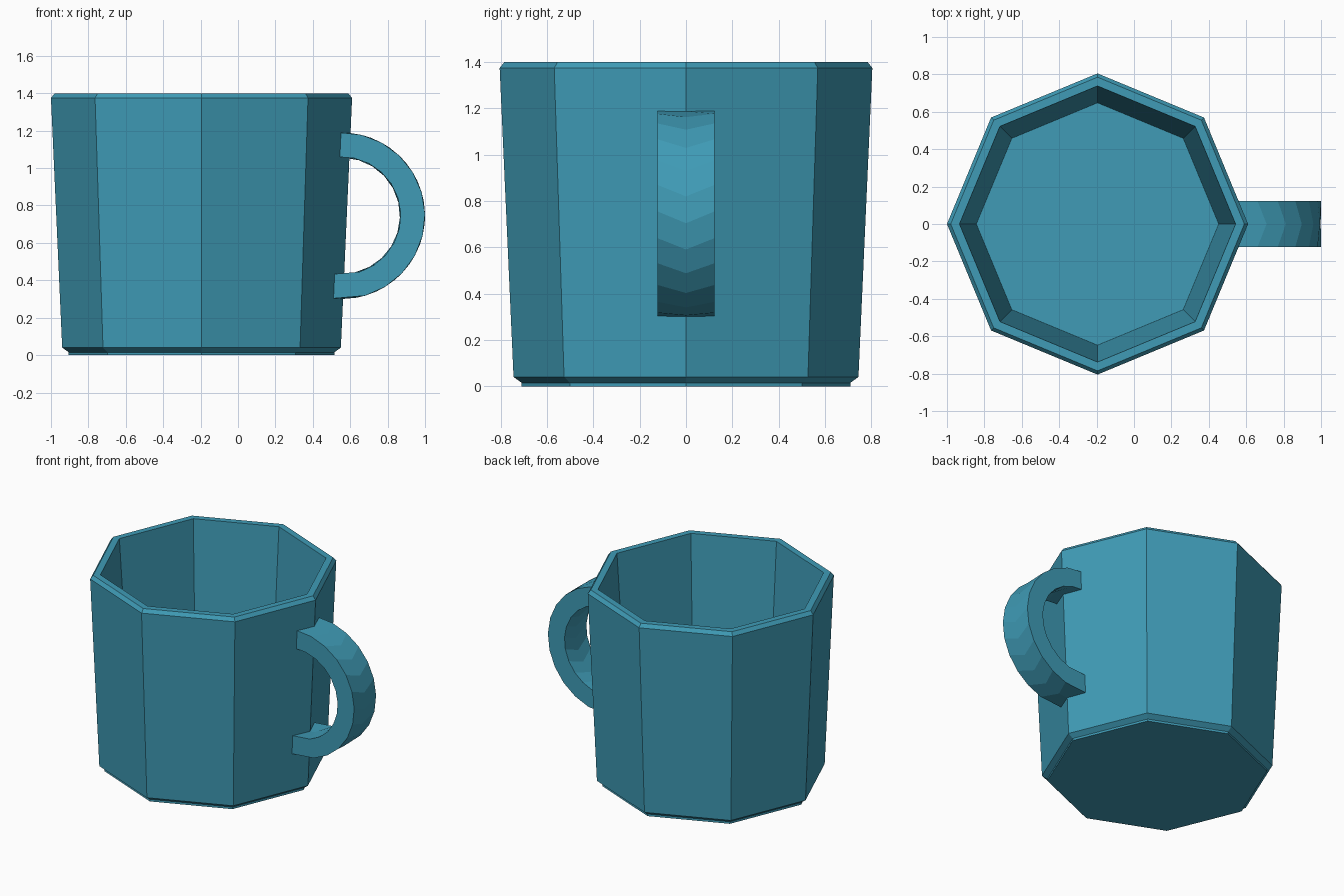
import bpy, bmesh, math

if "Cube" in bpy.data.objects:
    bpy.data.objects.remove(bpy.data.objects["Cube"])

CX = -0.195          # mug axis
HX, HZ = 0.555, 0.745  # handle arc centre


def make_object(name, bm, mat):
    bmesh.ops.recalc_face_normals(bm, faces=bm.faces)
    me = bpy.data.meshes.new(name)
    bm.to_mesh(me)
    bm.free()
    me.materials.append(mat)
    ob = bpy.data.objects.new(name, me)
    bpy.context.collection.objects.link(ob)
    return ob


teal = bpy.data.materials.new("teal_glaze")
teal.diffuse_color = (0.05, 0.33, 0.47, 1)
teal.use_nodes = True
teal.node_tree.nodes["Principled BSDF"].inputs["Base Color"].default_value = teal.diffuse_color

# Octagonal cup: foot, chamfer, tapered wall, rim, inner wall, floor
profile = [(0.71, 0), (0.71, 0.015), (0.745, 0.04), (0.805, 1.375),
           (0.785, 1.40), (0.738, 1.40), (0.648, 0.08)]
bm = bmesh.new()
rings = [[bm.verts.new((CX + r * math.cos(i * math.pi / 4),
                        r * math.sin(i * math.pi / 4), z)) for i in range(8)]
         for r, z in profile]
for a, b in zip(rings, rings[1:]):
    for i in range(8):
        j = (i + 1) % 8
        bm.faces.new((a[i], a[j], b[j], b[i]))
bm.faces.new(rings[0])
bm.faces.new(rings[-1])
make_object("cup", bm, teal)


# Handle: arc band whose ends follow the cup's corner
def wall_x(y, z):
    r = 0.745 + 0.06 * (z - 0.04) / 1.335
    return CX + r - abs(y) * math.tan(math.pi / 8) - 0.006


def arc_column(radius, y, segments=12):
    start = math.acos((wall_x(y, HZ + radius) - HX) / radius)
    end = -math.acos((wall_x(y, HZ - radius) - HX) / radius)
    step = math.radians(180) / segments
    pts = []
    for k in range(segments + 1):
        t = end if k == segments else max(start - step * k, end)
        pts.append((HX + radius * math.cos(t), y, HZ + radius * math.sin(t)))
    return pts


bm = bmesh.new()
section = [(0.445, -0.123), (0.445, 0), (0.445, 0.123),
           (0.315, 0.123), (0.315, 0), (0.315, -0.123)]
cols = [[bm.verts.new(p) for p in arc_column(r, y)] for r, y in section]
for a, b in zip(cols, cols[1:] + cols[:1]):
    for k in range(len(a) - 1):
        bm.faces.new((a[k], a[k + 1], b[k + 1], b[k]))
for k in (0, -1):
    for i, j in ((0, 5), (1, 3)):
        pair = (0, 1, 4, 5) if i == 0 else (1, 2, 3, 4)
        bm.faces.new([cols[c][k] for c in pair])
make_object("handle", bm, teal)
